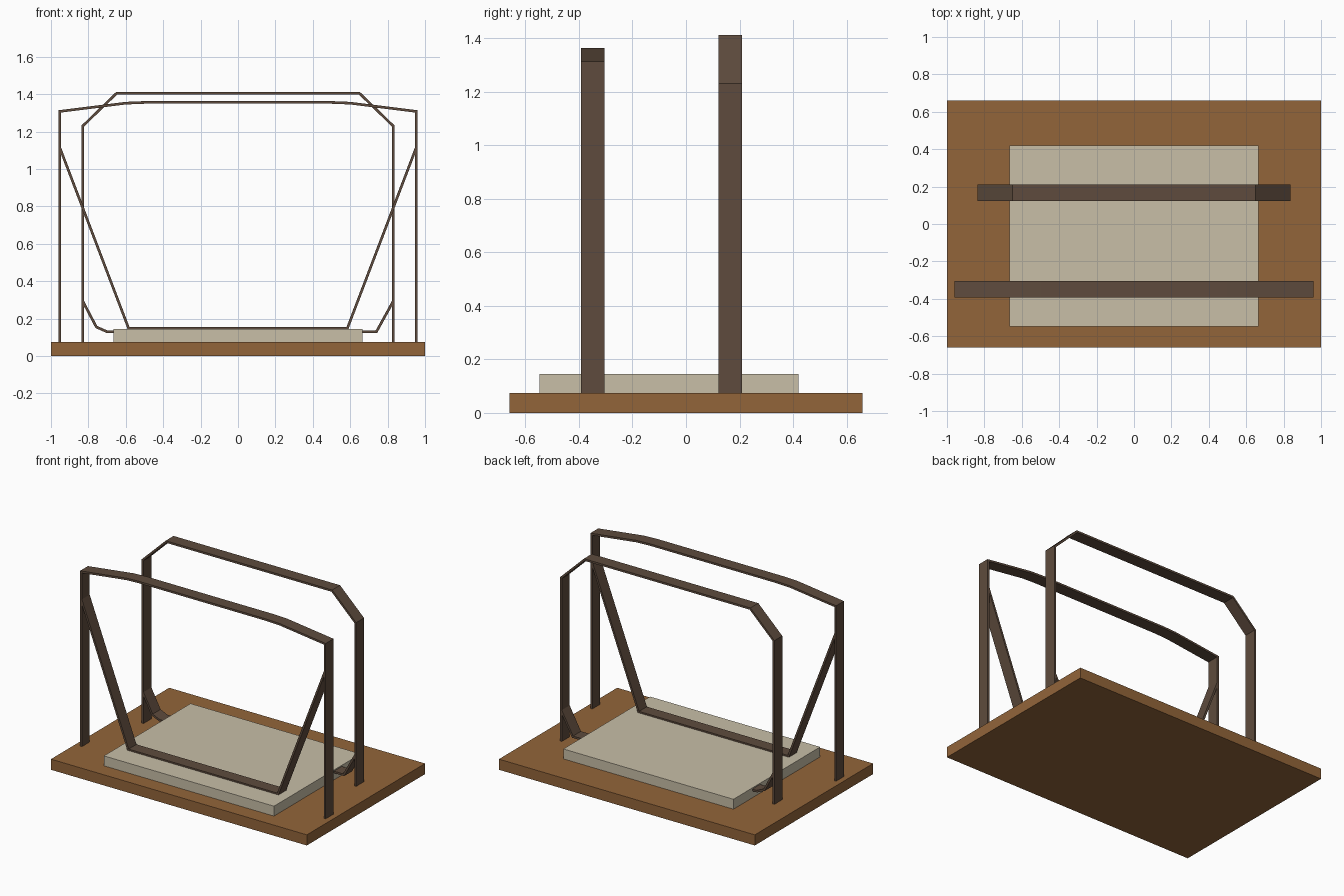
import bpy, bmesh
from mathutils import Vector

cube = bpy.data.objects.get("Cube")
if cube:
    bpy.data.objects.remove(cube, do_unlink=True)


def material(name, rgb):
    m = bpy.data.materials.new(name)
    m.use_nodes = True
    m.diffuse_color = (*rgb, 1)
    m.node_tree.nodes["Principled BSDF"].inputs["Base Color"].default_value = (*rgb, 1)
    return m


wood = material("warm wood", (0.29, 0.13, 0.042))
stone = material("pale stone", (0.58, 0.52, 0.39))
bronze = material("dark bronze", (0.112, 0.071, 0.047))


def finish(name, bm, mat):
    bmesh.ops.recalc_face_normals(bm, faces=bm.faces)
    mesh = bpy.data.meshes.new(name)
    bm.to_mesh(mesh)
    bm.free()
    mesh.materials.append(mat)
    obj = bpy.data.objects.new(name, mesh)
    bpy.context.collection.objects.link(obj)


def box(name, lo, hi, mat):
    bm = bmesh.new()
    bmesh.ops.create_cube(bm, size=1)
    for v in bm.verts:
        v.co = [a + (b - a) * (c + 0.5) for a, b, c in zip(lo, hi, v.co)]
    finish(name, bm, mat)


def strap(name, path, y0, y1, thick=0.014):
    """Flat bar swept along an open x-z path with mitred bends."""
    pts = [Vector(p) for p in path]
    bm = bmesh.new()
    rings = []
    for i, p in enumerate(pts):
        a = (p - pts[i - 1]).normalized() if i else None
        b = (pts[i + 1] - p).normalized() if i < len(pts) - 1 else None
        a, b = a or b, b or a
        na, nb = Vector((-a.y, a.x)), Vector((-b.y, b.x))
        miter = (na + nb).normalized()
        off = miter * (thick / 2 / miter.dot(na))
        p0, p1 = p - off, p + off
        rings.append([bm.verts.new(c) for c in (
            (p0.x, y0, p0.y), (p1.x, y0, p1.y), (p1.x, y1, p1.y), (p0.x, y1, p0.y))])
    for r, s in zip(rings, rings[1:]):
        for k in range(4):
            n = (k + 1) % 4
            bm.faces.new((r[k], r[n], s[n], s[k]))
    bm.faces.new(rings[0])
    bm.faces.new(rings[-1])
    finish(name, bm, bronze)


def mirrored(half):
    return half + [(-x, z) for x, z in reversed(half)]


# Wooden base and the slab resting on it
box("base_board", (-1, -0.66, 0), (1, 0.66, 0.075), wood)
box("slab", (-0.665, -0.548, 0.07), (0.665, 0.42, 0.145), stone)

# Front hoop with its slanted cradle
front = (-0.392, -0.305)
strap("front_hoop", mirrored([(-0.953, 0.07), (-0.953, 1.308), (-0.6, 1.352), (-0.5, 1.356)]), *front)
strap("front_cradle", mirrored([(-0.953, 1.115), (-0.585, 0.149)]), *front)

# Rear hoop with its low cradle running through the slab
rear = (0.122, 0.21)
strap("rear_hoop", mirrored([(-0.831, 0.07), (-0.831, 1.229), (-0.648, 1.406)]), *rear)
strap("rear_cradle", [(-0.831, 0.295), (-0.757, 0.155), (-0.7, 0.13),
                      (0.74, 0.13), (0.831, 0.295)], *rear)
